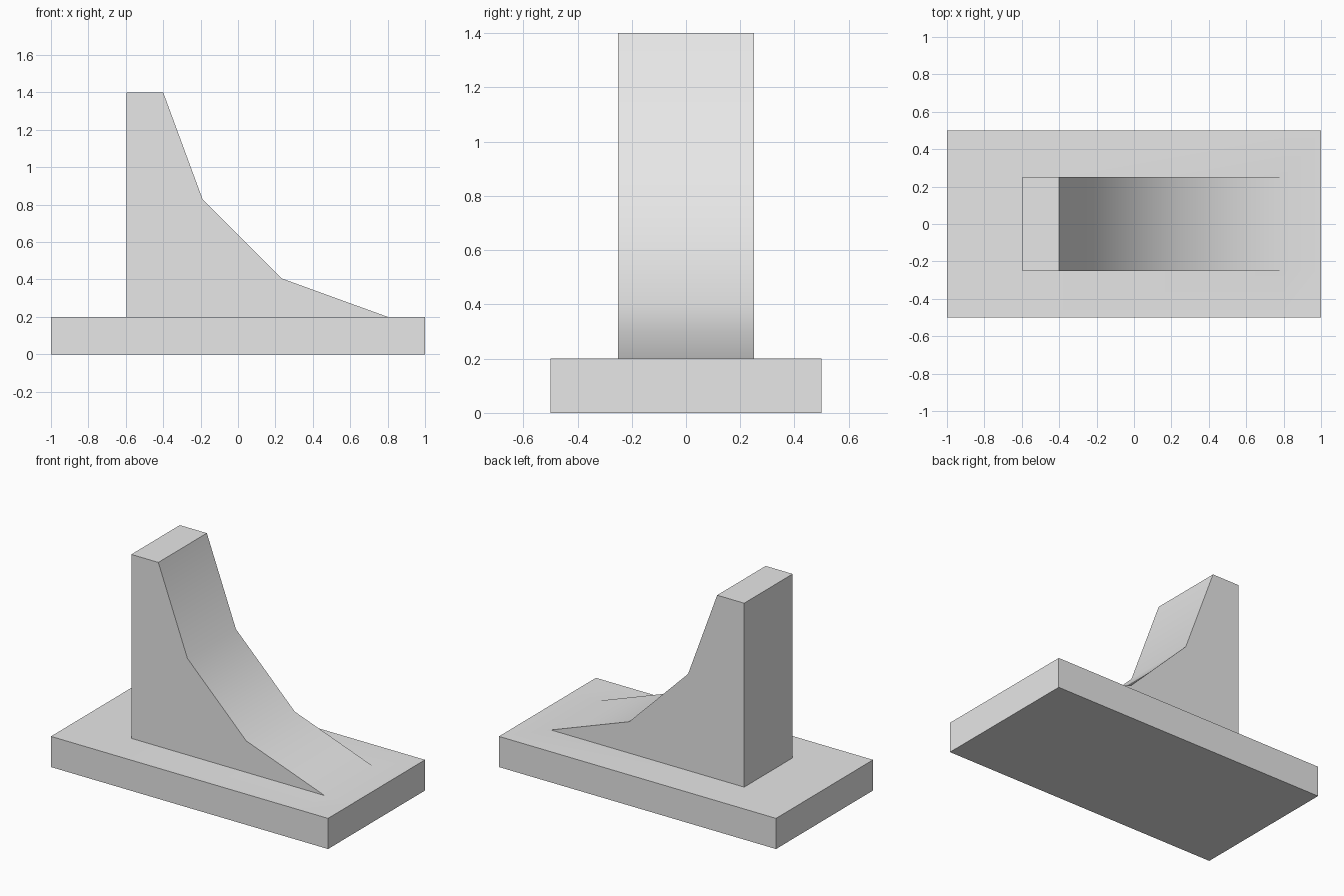
import bpy
import bmesh
import math

cube = bpy.data.objects.get("Cube")
if cube:
    bpy.data.objects.remove(cube, do_unlink=True)

# Single plain grey material
grey = bpy.data.materials.new("plain_grey")
grey.use_nodes = True
colour = (0.8, 0.8, 0.8, 1)
grey.diffuse_color = colour
grey.node_tree.nodes["Principled BSDF"].inputs["Base Color"].default_value = colour

BASE_TOP = 0.2
XS = (-1, -0.595, 0.8, 1)
YS = (-0.5, -0.25, 0.25, 0.5)
PROFILE = [(-0.595, BASE_TOP), (-0.595, 1.4), (-0.4, 1.4),
           (-0.19, 0.83), (0.235, 0.405), (0.8, BASE_TOP)]

bm = bmesh.new()


def face(points):
    return bm.faces.new([bm.verts.new(p) for p in points])


# Base slab: top grid left open where the buttress stands
for i in range(3):
    for j in range(3):
        if (i, j) != (1, 1):
            x0, x1, y0, y1 = XS[i], XS[i + 1], YS[j], YS[j + 1]
            face([(x0, y0, BASE_TOP), (x1, y0, BASE_TOP),
                  (x1, y1, BASE_TOP), (x0, y1, BASE_TOP)])

# Buttress: two side walls joined by the back, top and curved slope
for y in (YS[1], YS[2]):
    face([(x, y, z) for x, z in PROFILE])
for (xa, za), (xb, zb) in zip(PROFILE, PROFILE[1:]):
    face([(xa, YS[1], za), (xb, YS[1], zb), (xb, YS[2], zb), (xa, YS[2], za)])

# Weld, then drop the slab's outer rim down to the ground and close it
bmesh.ops.remove_doubles(bm, verts=bm.verts, dist=0.0001)
rim = [e for e in bm.edges if e.is_boundary]
walls = bmesh.ops.extrude_edge_only(bm, edges=rim)["geom"]
for v in walls:
    if isinstance(v, bmesh.types.BMVert):
        v.co.z = 0
bmesh.ops.holes_fill(bm, edges=[e for e in bm.edges if e.is_boundary], sides=0)
bmesh.ops.recalc_face_normals(bm, faces=bm.faces)

mesh = bpy.data.meshes.new("buttress_on_base")
bm.to_mesh(mesh)
bm.free()
mesh.materials.append(grey)
support = bpy.data.objects.new("buttress_on_base", mesh)
bpy.context.collection.objects.link(support)

# Smooth slope with crisp corners
bpy.ops.object.select_all(action="DESELECT")
support.select_set(True)
bpy.context.view_layer.objects.active = support
bpy.ops.object.shade_smooth_by_angle(angle=math.radians(30))
